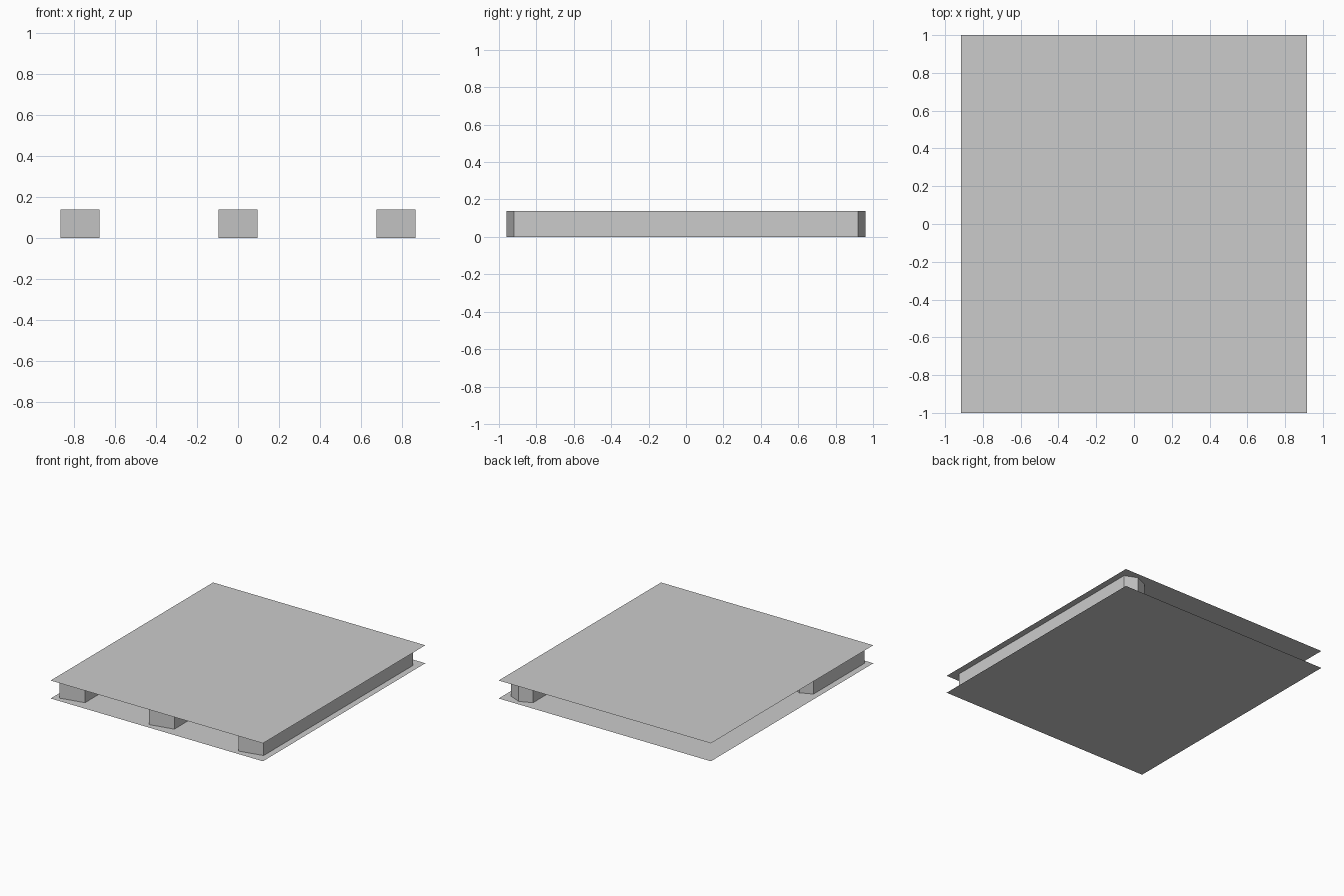
import bpy
import bmesh

cube = bpy.data.objects.get("Cube")
if cube:
    bpy.data.objects.remove(cube, do_unlink=True)

HEIGHT = 0.14
HALF_X, HALF_Y = 0.915, 1.0

grey = bpy.data.materials.new("light_grey")
grey.use_nodes = True
colour = (0.6, 0.6, 0.6, 1)
grey.diffuse_color = colour
grey.node_tree.nodes["Principled BSDF"].inputs["Base Color"].default_value = colour


def add_object(name, bm):
    mesh = bpy.data.meshes.new(name)
    bm.to_mesh(mesh)
    bm.free()
    mesh.materials.append(grey)
    obj = bpy.data.objects.new(name, mesh)
    bpy.context.collection.objects.link(obj)
    return obj


def sheet(name, z, facing_up):
    """Thin rectangular panel made of a single face."""
    bm = bmesh.new()
    corners = [(-HALF_X, -HALF_Y), (HALF_X, -HALF_Y), (HALF_X, HALF_Y), (-HALF_X, HALF_Y)]
    face = bm.faces.new([bm.verts.new((x, y, z)) for x, y in corners])
    if not facing_up:
        face.normal_flip()
    return add_object(name, bm)


def bar(name, x, shoulder, half=0.095, point=0.04, gap=0.0005):
    """Upright-sided bar with a slanted front end and a pointed back end."""
    outline = [(x - half, -0.96), (x + half, -0.92), (x + half, shoulder),
               (x, shoulder + point), (x - half, shoulder)]
    bm = bmesh.new()
    base = bm.faces.new([bm.verts.new((px, py, gap)) for px, py in outline])
    top = bmesh.ops.extrude_face_region(bm, geom=[base])["geom"]
    verts = [v for v in top if isinstance(v, bmesh.types.BMVert)]
    bmesh.ops.translate(bm, verts=verts, vec=(0, 0, HEIGHT - 2 * gap))
    bmesh.ops.recalc_face_normals(bm, faces=bm.faces)
    return add_object(name, bm)


# Outer panels
sheet("bottom_panel", 0, False)
sheet("top_panel", HEIGHT, True)

# Bars between the panels, growing longer from right to left
for name, x, shoulder in (("right_bar", -0.77, -0.335),
                          ("middle_bar", 0, 0.29),
                          ("left_bar", 0.77, 0.92)):
    bar(name, x, shoulder)
